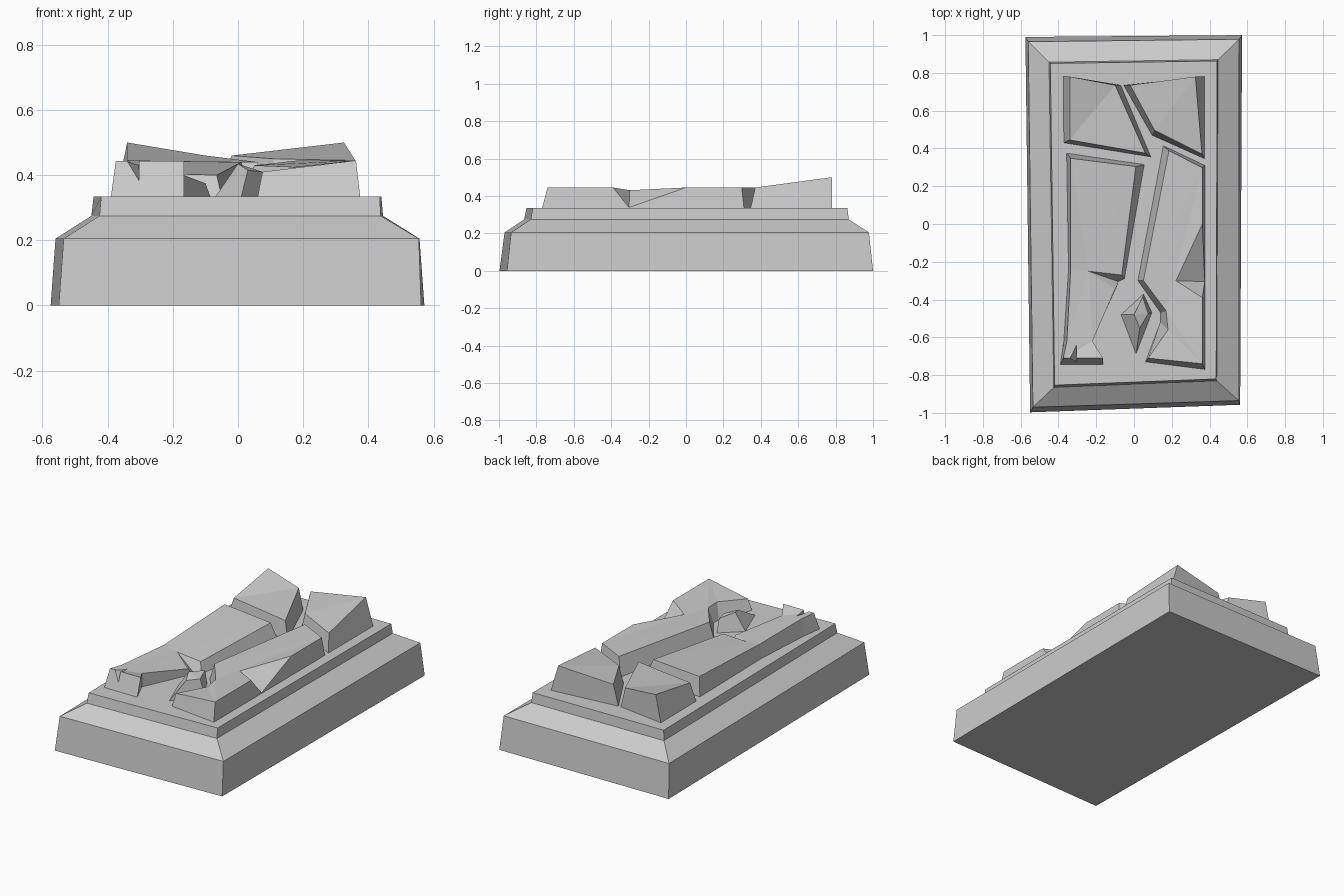
import bpy, bmesh
from mathutils import Vector

if "Cube" in bpy.data.objects:
    bpy.data.objects.remove(bpy.data.objects["Cube"])

FLOOR = 0.333


def make_object(name, bm):
    bmesh.ops.recalc_face_normals(bm, faces=bm.faces[:])
    me = bpy.data.meshes.new(name)
    bm.to_mesh(me)
    bm.free()
    ob = bpy.data.objects.new(name, me)
    bpy.context.collection.objects.link(ob)
    return ob


def loft(name, rings, triangulate=False):
    """Join matching outlines with side walls and cap both ends."""
    bm = bmesh.new()
    vs = [[bm.verts.new(p) for p in ring] for ring in rings]
    n = len(vs[0])
    for lo, hi in zip(vs, vs[1:]):
        for i in range(n):
            j = (i + 1) % n
            bm.faces.new((lo[i], lo[j], hi[j], hi[i]))
    caps = [bm.faces.new(vs[0][::-1]), bm.faces.new(vs[-1])]
    if triangulate:
        bmesh.ops.recalc_face_normals(bm, faces=bm.faces[:])
        bmesh.ops.triangulate(bm, faces=caps)
    return make_object(name, bm)


def fragment(name, pairs):
    """Each pair: bottom (x, y), top (x, y, z)."""
    return loft(name, [[(*b, FLOOR) for b, t in pairs],
                       [t for b, t in pairs]], True)


def chip(ob, inner, a, c, deep):
    """Cut a corner chip whose inner point is fixed, widened outward."""
    b = Vector(inner)
    pts = [b] + [b + (Vector(p) - b) * 1.4 for p in (a, c, deep)]
    pts += [p + Vector((0, 0, 0.1)) for p in pts[:3]]
    bm = bmesh.new()
    for p in pts:
        bm.verts.new(p)
    res = bmesh.ops.convex_hull(bm, input=bm.verts[:])
    junk = [v for v in res["geom_interior"] if isinstance(v, bmesh.types.BMVert)]
    bmesh.ops.delete(bm, geom=junk, context='VERTS')
    cutter = make_object(ob.name + "_chip_cutter", bm)
    mod = ob.modifiers.new("chip", 'BOOLEAN')
    mod.object = cutter
    mod.operation = 'DIFFERENCE'
    mod.solver = 'EXACT'
    cutter.hide_render = True
    cutter.hide_set(True)


# Stepped, slightly crooked plinth
levels = [
    (0.0, [(-.55, -.997), (.562, -.957), (.572, 1.0), (-.575, .99)]),
    (.205, [(-.535, -.97), (.555, -.935), (.557, .978), (-.56, .965)]),
    (.275, [(-.425, -.865), (.438, -.83), (.445, .87), (-.45, .857)]),
    (.335, [(-.42, -.853), (.435, -.82), (.44, .863), (-.443, .85)]),
]
loft("plinth", [[(x, y, z) for x, y in c] for z, c in levels])

# Back pair of raised lid fragments
fragment("lid_back_left", [
    ((-.375, .78), (-.34, .78, .5)),
    ((-.372, .43), (-.34, .445, .445)),
    ((.09, .355), (.06, .375, .44)),
    ((-.07, .735), (-.10, .735, .46)),
])
fragment("lid_back_right", [
    ((-.055, .735), (-.02, .735, .46)),
    ((.095, .47), (.11, .495, .45)),
    ((.375, .345), (.36, .37, .445)),
    ((.375, .78), (.325, .78, .5)),
])

# Long left fragment with sagging middle and broken edge
left = fragment("lid_long_left", [
    ((-.357, .375), (-.335, .348, .445)),
    ((-.347, -.24), (-.335, -.24, .42)),
    ((-.372, -.62), (-.355, -.62, .437)),
    ((-.39, -.745), (-.375, -.71, .443)),
    ((-.165, -.745), (-.165, -.71, .443)),
    ((-.222, -.62), (-.22, -.62, .42)),
    ((-.085, -.315), (-.10, -.345, .375)),
    ((-.083, -.305), (-.24, -.25, .405)),
    ((-.05, -.29), (-.065, -.27, .40)),
    ((.055, .315), (.01, .304, .44)),
])
chip(left, (-.305, -.62, .443), (-.34, -.71, .443),
     (-.303, -.71, .443), (-.304, -.725, .385))

# Long right fragment with a large chip in its outer edge
right = fragment("lid_long_right", [
    ((.155, .415), (.185, .388, .445)),
    ((.02, -.30), (.05, -.30, .43)),
    ((.14, -.47), (.17, -.46, .425)),
    ((.14, -.52), (.18, -.56, .42)),
    ((.06, -.73), (.075, -.71, .41)),
    ((.375, -.77), (.362, -.74, .445)),
    ((.375, .31), (.362, .298, .445)),
])
chip(right, (.21, -.30, .438), (.362, 0, .445),
     (.362, -.39, .445), (.375, -.305, .338))

# Small loose shard in the gap
fragment("loose_shard", [
    ((.05, -.37), (.045, -.385, .42)),
    ((-.07, -.48), (0, -.48, .435)),
    ((.01, -.69), (.03, -.55, .415)),
    ((.095, -.47), (.075, -.475, .41)),
])
